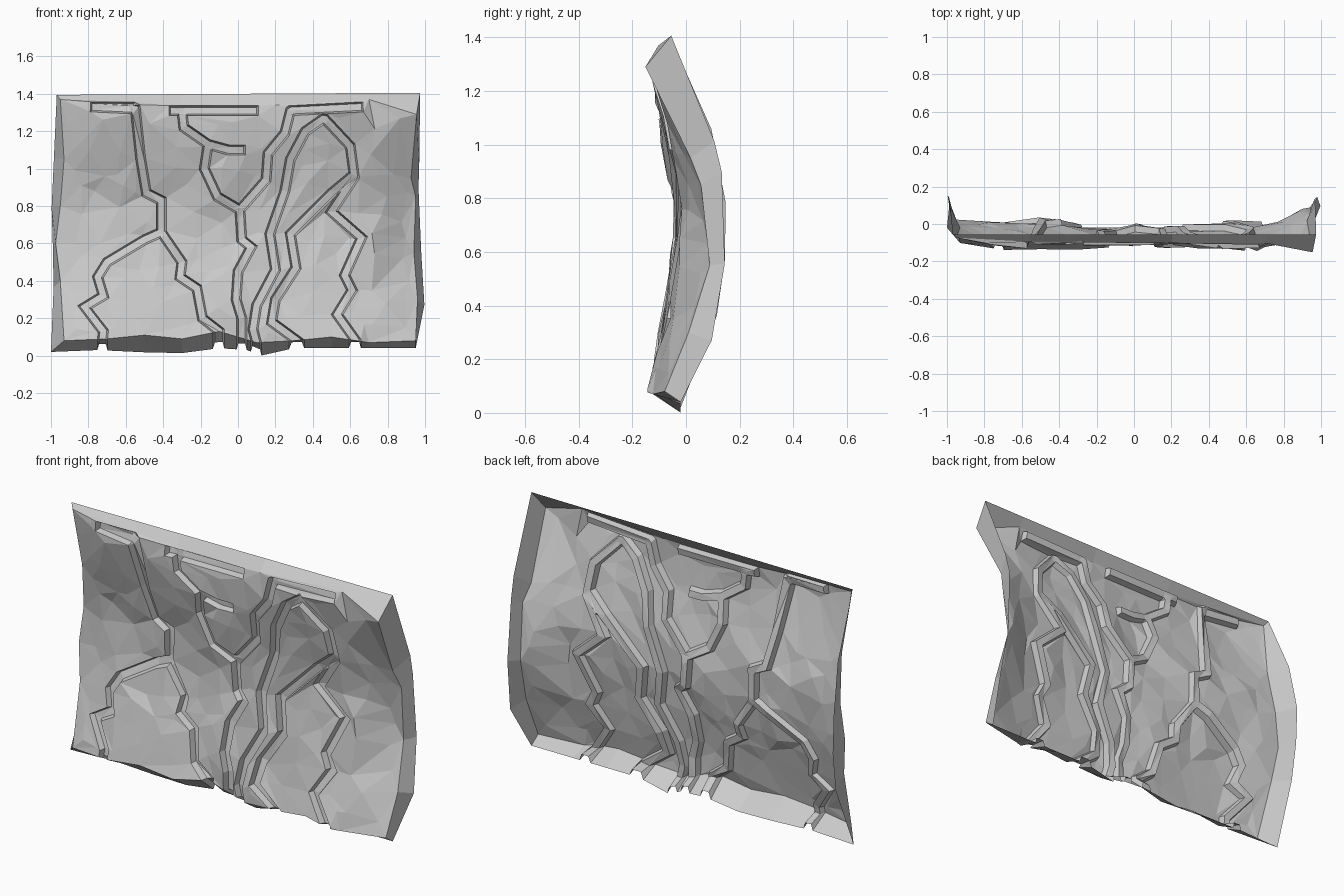
import bpy
import bmesh
import math
import random
from mathutils import Vector, noise
from mathutils.geometry import delaunay_2d_cdt, intersect_point_line

random.seed(4)
if "Cube" in bpy.data.objects:
    bpy.data.objects.remove(bpy.data.objects["Cube"], do_unlink=True)

EDGE, FLOOR, DEPTH = 0.027, 0.018, 0.033   # crack half widths and depth


def lerp(knots, t):
    """Piecewise linear value through (position, value) knots."""
    if t <= knots[0][0]:
        return knots[0][1]
    for (a, va), (b, vb) in zip(knots, knots[1:]):
        if t <= b:
            return va + (vb - va) * (t - a) / (b - a)
    return knots[-1][1]


# Outline of the wall face: heights by x, half widths by z
bottom = [(-.93, .08), (-.7, .09), (-.5, .11), (-.3, .09), (-.1, .13), (0, .1),
          (.1, .07), (.3, .08), (.5, .1), (.7, .07), (.95, .08)]
top = [(-.95, 1.37), (-.55, 1.355), (-.3, 1.34), (.2, 1.34), (.7, 1.37), (.955, 1.29)]
left = [(.08, -.93), (.4, -.95), (.6, -.975), (.8, -.95), (1.05, -.93), (1.37, -.95)]
right = [(.08, .95), (.3, .96), (.55, .94), (.85, .95), (.95, .925), (1.29, .955)]

# Outer border of the folded rim
rim_bottom = [(-.93, .02), (-.75, .03), (-.33, .01), (-.1, .04), (.05, .03),
              (.12, 0), (.3, .04), (.6, .04), (.95, .04)]
rim_left = [(0, -1), (.3, -.985), (.6, -.99), (.9, -1), (1.2, -.97), (1.4, -.98)]
rim_right = [(0, .95), (.2, .97), (.28, 1), (.55, .98), (.8, .96), (1, .97), (1.2, .95), (1.4, .97)]
rim_back = [(0, -.02), (.28, .1), (.5, .14), (.69, .155), (.87, .14), (1.16, .07), (1.4, -.05)]

# Bow of the wall from foot to top: middle and both side edges, and the hollow across it
bow = [(.1, -.13), (.3, -.1), (.5, -.068), (.67, -.038), (.85, -.05), (1, -.077), (1.2, -.113),
       (1.3, -.12), (1.345, -.108), (1.37, -.09)]
left_bow = [(.08, -.1), (.4, -.01), (.67, .03), (.9, .02), (1.1, -.03), (1.37, -.075)]
right_bow = [(.08, -.08), (.3, .01), (.47, .075), (.67, .11), (.8, .075), (.95, .02), (1.1, -.07), (1.29, -.155)]
hollow = [(-.75, .045), (-.5, .04), (0, 0), (.5, .02), (.75, .045)]

# Crack paths
left_cracks = [
    [(-.55, 1.33), (-.52, 1.05), (-.49, .87), (-.41, .83), (-.41, .66), (-.5, .62), (-.7, .5),
     (-.75, .42), (-.72, .32), (-.82, .26), (-.72, .13), (-.74, -.05)],
    [(-.41, .66), (-.3, .5), (-.31, .42), (-.22, .36), (-.19, .2), (-.1, .13), (-.1, -.05)],
]
middle_cracks = [
    [(-.3, 1.31), (-.29, 1.22), (-.16, 1.13), (-.18, 1), (-.11, .85), (.01, .78), (.15, .94),
     (.16, 1.08), (.25, 1.19), (.28, 1.31)],
    [(.01, .78), (.02, .62), (.07, .58), (0, .45), (-.01, .3), (.02, .2), (.02, -.05)],
    [(-.16, 1.13), (-.05, 1.1), (.03, 1.1)],
]
right_cracks = [
    [(.46, 1.27), (.36, 1.2), (.28, 1.05), (.25, .88), (.17, .65), (.2, .46), (.1, .27), (.08, .14), (.13, -.05)],
    [(.46, 1.27), (.6, 1.12), (.62, .97), (.5, .87), (.28, .65), (.31, .47), (.2, .3), (.18, .18), (.33, .07), (.33, -.05)],
    [(.62, .95), (.5, .77), (.66, .63), (.57, .43), (.61, .35), (.53, .22), (.63, .08), (.63, -.05)],
]
top_ledges = [
    [(-.78, 1.33), (-.57, 1.32)],
    [(-.36, 1.31), (.1, 1.31)],
    [(.28, 1.31), (.66, 1.33)],
]
cracks = [[Vector(p) for p in path]
          for path in left_cracks + middle_cracks + right_cracks + top_ledges]


def crack_distance(p):
    best = math.inf
    for path in cracks:
        for a, b in zip(path, path[1:]):
            hit, f = intersect_point_line(p, a, b)
            near = a.lerp(b, min(1, max(0, f)))
            best = min(best, (p - near).length)
    return best


def outline(path, width, extend):
    """Closed band around a path, mitred at bends and lengthened at both ends."""
    path = [p.copy() for p in path]
    path[0] -= (path[1] - path[0]).normalized() * extend
    path[-1] += (path[-1] - path[-2]).normalized() * extend
    normals = []
    for a, b in zip(path, path[1:]):
        d = (b - a).normalized()
        normals.append(Vector((-d.y, d.x)))
    sides = ([], [])
    for i, p in enumerate(path):
        n0, n1 = normals[max(i - 1, 0)], normals[min(i, len(normals) - 1)]
        m = (n0 + n1).normalized()
        m *= width / max(m.dot(n0), .7)
        sides[0].append(p + m)
        sides[1].append(p - m)
    return sides[0] + sides[1][::-1]


def inside(p, gap=0.0):
    return (lerp(bottom, p.x) + gap < p.y < lerp(top, p.x) - gap
            and lerp(left, p.y) + gap < p.x < lerp(right, p.y) - gap)


def wall_depth(x, z):
    """Depth of the rough wall face before the cracks are sunk in."""
    y = lerp(bow, z) + lerp(hollow, x) * max(0, math.sin(math.pi * (z - .1) / 1.2))
    side = min(1, max(0, (abs(x) - .72) / .22))
    y += (lerp(right_bow if x > 0 else left_bow, z) - y) * side
    rough = 1.0 - .7 * side
    y += .024 * rough * noise.noise(Vector((x * 5, 1.5, z * 3.5)))
    return y + .02 * rough * noise.noise(Vector((x * 12, 7.5, z * 7)))


# Plan of the wall: outline, crack edges, crack floors and loose rock points
points, edges, floor_ids = [], [], set()


def add_loop(line):
    first = len(points)
    points.extend(Vector(p) for p in line)
    edges.extend((i, i + 1) for i in range(first, len(points) - 1))
    edges.append((len(points) - 1, first))
    return range(first, len(points))


def swap(knots):
    return [(b, a) for a, b in knots]


add_loop(bottom + swap(right)[1:] + top[-2::-1] + swap(left)[-2:0:-1])
for path in cracks:
    add_loop(outline(path, EDGE, EDGE - FLOOR))
    floor_ids.update(add_loop(outline(path, FLOOR, 0)))
step = .125
for i in range(17):
    for j in range(12):
        p = Vector((-1 + step * (i + random.uniform(-.4, .4)), step * (j + random.uniform(-.4, .4))))
        if inside(p, .03) and crack_distance(p) > EDGE + .015:
            points.append(p)

flat, _, tris, origin, _, _ = delaunay_2d_cdt(points, edges, [], 0, 1e-5)

# Wall face
bm = bmesh.new()
verts, sunk = [], {}
for p, ids in zip(flat, origin):
    if floor_ids.intersection(ids):
        s = 1.0
    else:
        s = min(1, max(0, (EDGE - crack_distance(p)) / (EDGE - FLOOR)))
    v = bm.verts.new((p.x, wall_depth(p.x, p.y) + DEPTH * s, p.y))
    sunk[v] = s
    verts.append(v)
for tri in tris:
    middle = sum((flat[i] for i in tri), Vector((0, 0))) / len(tri)
    if inside(middle):
        bm.faces.new([verts[i] for i in tri])
bmesh.ops.delete(bm, geom=[v for v in bm.verts if not v.link_faces], context='VERTS')


# Folded rim all round the wall
def rim_point(v):
    x, _, z = v.co
    if abs(z - lerp(bottom, x)) < .004:
        return (-1 if x < -.9 else x, -.02, lerp(rim_bottom, x) + DEPTH * sunk[v])
    if abs(z - lerp(top, x)) < .004:
        return (x * 1.02, -.055, 1.4 + .006 * x)
    z = .02 + (z - .08) * 1.38 / (1.21 if x > 0 else 1.29)
    return (lerp(rim_right if x > 0 else rim_left, z), lerp(rim_back, z), z)


border = [e for e in bm.edges if len(e.link_faces) == 1]
outer = {}
for e in border:
    for v in e.verts:
        if v not in outer:
            outer[v] = bm.verts.new(rim_point(v))
for e in border:
    loop = e.link_loops[0]
    a, b = loop.vert, loop.link_loop_next.vert
    bm.faces.new((b, a, outer[a], outer[b]))

mesh = bpy.data.meshes.new("rock_wall")
bm.to_mesh(mesh)
bm.free()
rock = bpy.data.objects.new("rock_wall", mesh)
bpy.context.collection.objects.link(rock)

# Plain grey stone
stone = bpy.data.materials.new("grey_stone")
stone.use_nodes = True
grey = (.6, .6, .6, 1)
stone.diffuse_color = grey
stone.node_tree.nodes["Principled BSDF"].inputs["Base Color"].default_value = grey
mesh.materials.append(stone)
